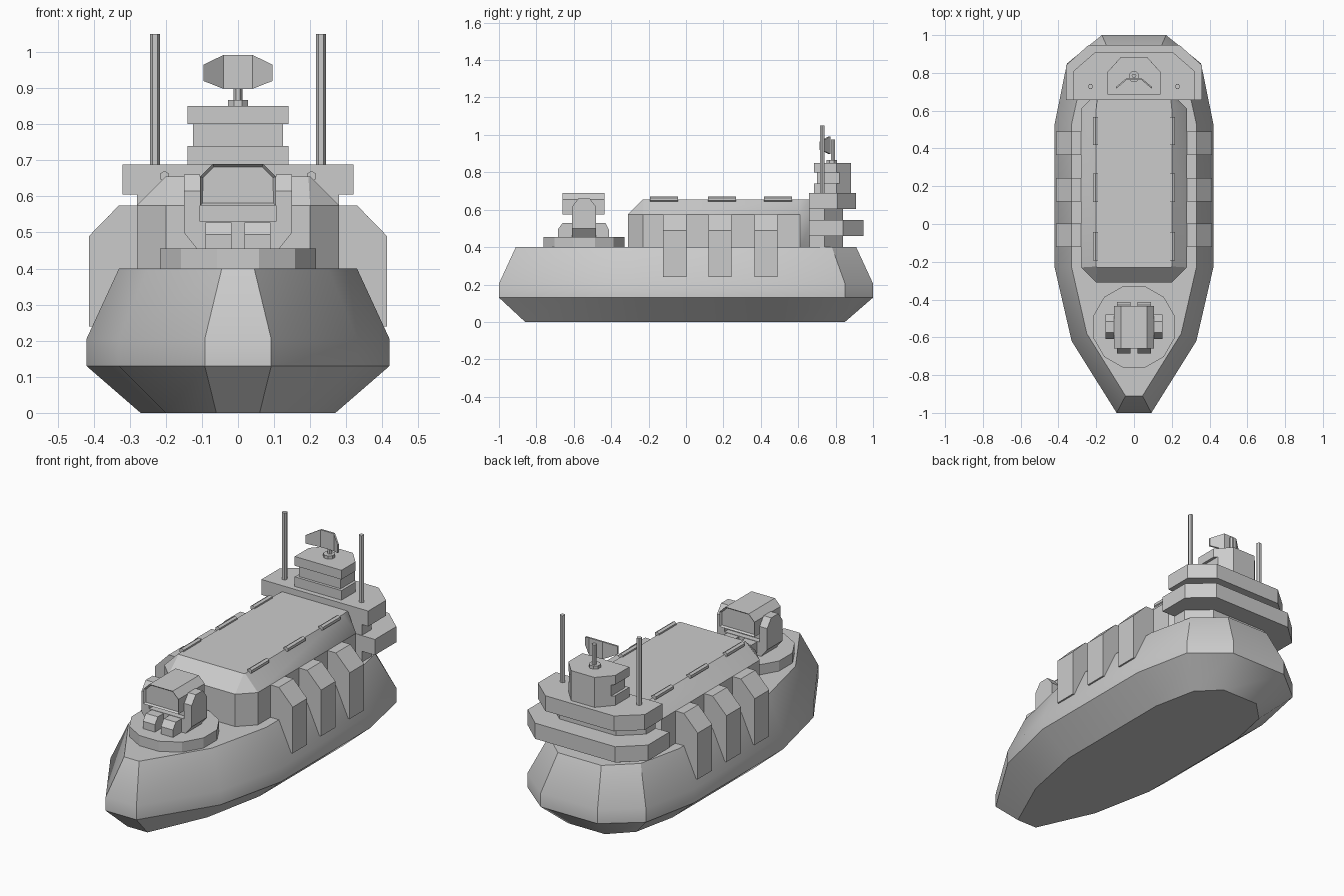
import bpy, bmesh, math
from mathutils import Vector

if "Cube" in bpy.data.objects:
    bpy.data.objects.remove(bpy.data.objects["Cube"])


def loft(name, rings, smooth=False):
    """Closed solid joining rings of 3D points that share one point count."""
    bm = bmesh.new()
    vs = [[bm.verts.new(p) for p in r] for r in rings]
    n = len(rings[0])
    for a, b in zip(vs, vs[1:]):
        for i in range(n):
            j = (i + 1) % n
            bm.faces.new((a[i], a[j], b[j], b[i]))
    bm.faces.new(vs[0][::-1])
    bm.faces.new(vs[-1])
    bmesh.ops.recalc_face_normals(bm, faces=bm.faces)
    me = bpy.data.meshes.new(name)
    bm.to_mesh(me)
    bm.free()
    ob = bpy.data.objects.new(name, me)
    bpy.context.collection.objects.link(ob)
    if smooth:
        bpy.ops.object.select_all(action='DESELECT')
        ob.select_set(True)
        bpy.context.view_layer.objects.active = ob
        bpy.ops.object.shade_smooth_by_angle(angle=math.radians(32))
    return ob


def mirrored(half):
    """Full outline from its right half."""
    return half + [(-x, y) for x, y in reversed(half)]


def slab(name, outline, z0, z1):
    return loft(name, [[(x, y, z) for x, y in outline] for z in (z0, z1)])


def extrude_x(name, profile, x0, x1):
    return loft(name, [[(x, y, z) for y, z in profile] for x in (x0, x1)])


def extrude_y(name, profile, y0, y1):
    return loft(name, [[(x, y, z) for x, z in profile] for y in (y0, y1)])


def ngon(n, r, cx=0, cy=0, turn=0.0):
    return [(cx + r * math.cos(2 * math.pi * (i + turn) / n),
             cy + r * math.sin(2 * math.pi * (i + turn) / n)) for i in range(n)]


# Hull
keel = [(.06, -.86), (.2, -.55), (.27, -.2), (.27, .5), (.22, .74), (.11, .85)]
waist = [(.092, -1), (.33, -.62), (.42, -.23), (.42, .53), (.355, .85), (.17, 1)]
deck = [(.045, -.91), (.25, -.58), (.33, -.23), (.33, .53), (.275, .78), (.13, .91)]
loft("hull", [[(x, y, z) for x, y in mirrored(o)] for o, z in
              ((keel, 0), (waist, .13), (waist, .205), (deck, .40))], True)

# Cabin with sloped roof edges
wall = [(.2, -.31), (.28, -.23), (.28, .61), (.2, .69)]
roof = [(.195, -.23), (.2, -.225), (.2, .61), (.195, .66)]
loft("cabin", [[(x, y, z) for x, y in mirrored(o)] for o, z in
               ((wall, .39), (wall, .575), (roof, .655))], True)

# Side ribs and roof rails
for s, side in ((1, "right"), (-1, "left")):
    for i, y in enumerate((-.06, .182, .428)):
        extrude_y(f"rib_{side}_{i}",
                  [(s * x, z) for x, z in ((.26, .24), (.26, .575), (.33, .575),
                                           (.413, .49), (.413, .24))],
                  y - .062, y + .062)
    for i, y in enumerate((-.118, .192, .492)):
        extrude_y(f"roof_rail_{side}_{i}",
                  ngon(6, .0145, s * .204, .656, .5), y - .075, y + .075)

# Turret base and fork
slab("turret_base", ngon(12, .2235, 0, -.545, .5), .39, .455)
extrude_y("turret_floor", mirrored([(.11, .45), (.15, .50), (.15, .53)]), -.61, -.48)
slab("turret_neck", mirrored([(.105, -.58), (.105, -.51)]), .52, .59)
for s, side in ((1, "right"), (-1, "left")):
    extrude_x(f"turret_arm_{side}",
              [(-.61, .50), (-.61, .615), (-.575, .66), (-.515, .66),
               (-.48, .615), (-.48, .50)], s * .105, s * .15)
    extrude_x(f"turret_foot_{side}",
              [(-.685, .455), (-.685, .495), (-.66, .528), (-.43, .528),
               (-.413, .495), (-.413, .455)], s * .018, s * .09)

# Turret head with recessed ends
head = extrude_y("turret_head",
                 mirrored([(.105, .575), (.105, .655), (.07, .69)]), -.66, -.435)
bm = bmesh.new()
bm.from_mesh(head.data)
bm.normal_update()
ends = [f for f in bm.faces if abs(f.normal.y) > .9]
bmesh.ops.inset_individual(bm, faces=ends, thickness=.009)
for f in ends:
    push = Vector((0, -math.copysign(.012, f.normal.y), 0))
    bmesh.ops.translate(bm, verts=f.verts[:], vec=push)
bm.to_mesh(head.data)
bm.free()

# Stern tower: core, two platforms, bridge with window band
slab("tower_core", mirrored([(.28, .66), (.28, .74), (.17, .84)]), .39, .62)
slab("lower_platform", mirrored([(.36, .657), (.36, .84), (.24, .948)]), .46, .545)
slab("upper_platform", mirrored([(.32, .657), (.32, .81), (.205, .91)]), .605, .688)
slab("bridge_base", mirrored([(.14, .685), (.14, .805), (.07, .883)]), .68, .74)
slab("window_band", mirrored([(.125, .70), (.125, .822), (.07, .883)]), .735, .805)
slab("bridge_top", mirrored([(.14, .685), (.14, .805), (.07, .883)]), .80, .85)

# Radar: collar, post and folded dish
slab("radar_collar", ngon(8, .03, 0, .78, .5), .845, .867)
slab("radar_post", ngon(6, .012, 0, .785), .86, .975)
loft("radar_dish", [[(x, y, z0), (x, y + .01, z0), (x, y + .01, z1), (x, y, z1)]
                    for x, y, z0, z1 in ((-.096, .715, .92, .965), (-.04, .762, .898, .992),
                                         (.04, .762, .898, .992), (.096, .715, .92, .965))])

# Antennas
for s, side in ((1, "right"), (-1, "left")):
    slab(f"antenna_{side}", ngon(6, .014, s * .23, .728), .68, 1.05)
